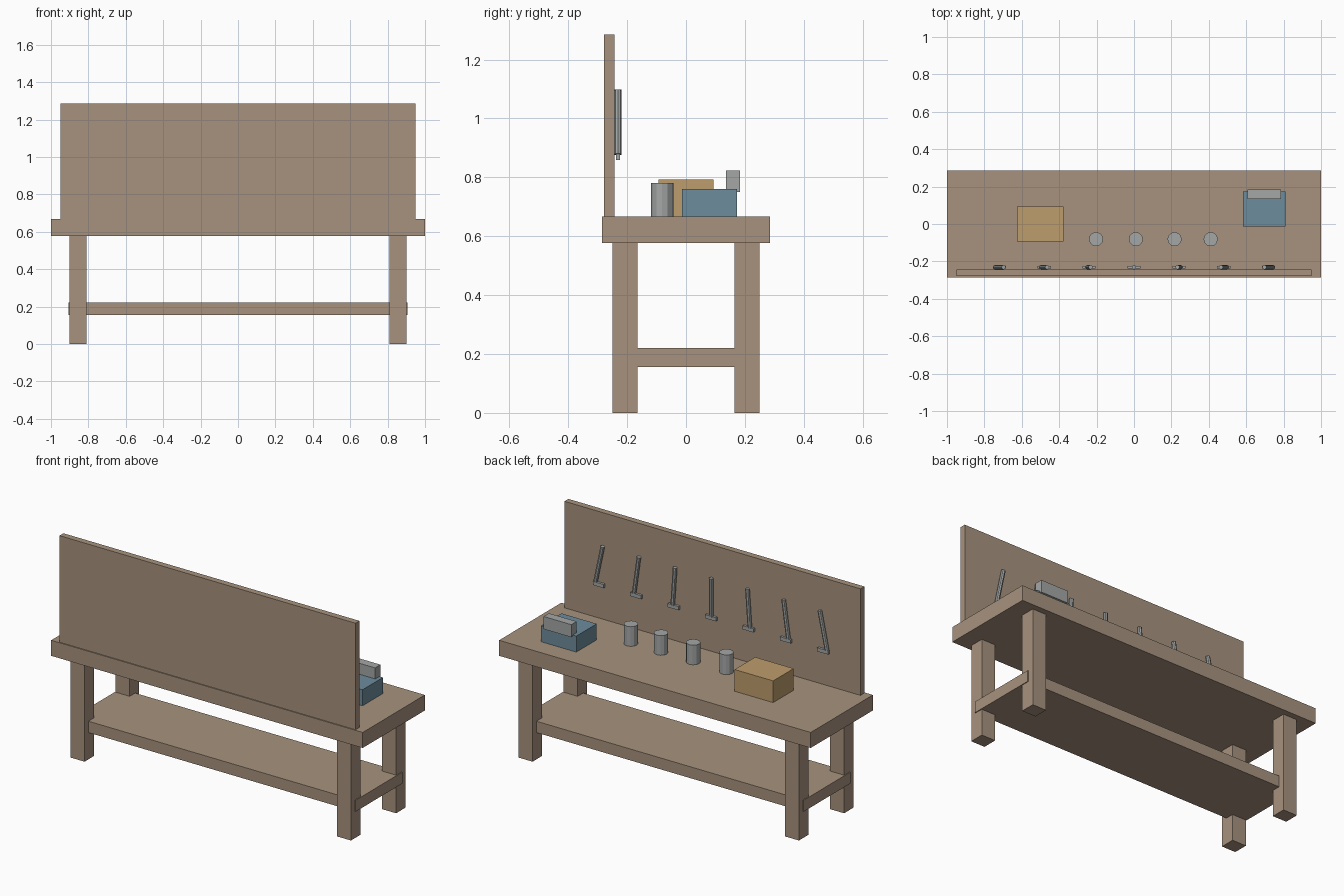
import bpy
import math

if "Cube" in bpy.data.objects:
    bpy.data.objects.remove(bpy.data.objects["Cube"], do_unlink=True)


def make_material(name, color):
    mat = bpy.data.materials.new(name)
    mat.use_nodes = True
    rgba = (*color, 1.0)
    mat.diffuse_color = rgba
    mat.node_tree.nodes["Principled BSDF"].inputs["Base Color"].default_value = rgba
    return mat


wood = make_material("wood", (0.39, 0.29, 0.21))
steel = make_material("steel", (0.37, 0.39, 0.38))
blue_paint = make_material("blue paint", (0.155, 0.265, 0.335))
cardboard = make_material("cardboard", (0.51, 0.34, 0.15))


def box(name, mat, xs, ys, zs):
    """Box given by its lower and upper limit on each axis."""
    spans = (xs, ys, zs)
    bpy.ops.mesh.primitive_cube_add(size=1, location=[(a + b) / 2 for a, b in spans])
    obj = bpy.context.object
    obj.name = name
    obj.scale = [b - a for a, b in spans]
    bpy.ops.object.transform_apply(location=False, rotation=False, scale=True)
    obj.data.materials.append(mat)
    return obj


def cylinder(name, mat, sides, radius, height, center, tilt=0.0):
    bpy.ops.mesh.primitive_cylinder_add(vertices=sides, radius=radius, depth=height,
                                        location=center, rotation=(0, tilt, 0))
    obj = bpy.context.object
    obj.name = name
    obj.data.materials.append(mat)
    return obj


# Bench frame
TOP = 0.667
box("bench_top", wood, (-1, 1), (-0.285, 0.285), (0.577, TOP))
box("lower_shelf", wood, (-0.905, 0.905), (-0.214, 0.214), (0.155, 0.221))
for x, side in ((-0.855, "right"), (0.855, "left")):
    for y, end in ((-0.207, "front"), (0.207, "back")):
        box(f"{end}_{side}_leg", wood, (x - 0.045, x + 0.045),
            (y - 0.043, y + 0.043), (0, 0.577))

# Upright tool board
box("tool_board", wood, (-0.95, 0.95), (-0.279, -0.243), (TOP, 1.285))

# Hanging tools fan out from the middle one
for i in range(-3, 4):
    x = i * 0.24
    cylinder("tool_handle", steel, 8, 0.012, 0.222, (x, -0.231, 0.987), -i * 0.07)
    box("tool_head", steel, (x - 0.035, x + 0.035), (-0.238, -0.224), (0.859, 0.88))

# Row of cans
for x in (-0.203, 0.01, 0.217, 0.41):
    cylinder("can", steel, 12, 0.038, 0.114, (x, -0.081, TOP + 0.057))

# Carton and vise
box("carton", cardboard, (-0.625, -0.378), (-0.094, 0.094), (TOP, 0.793))
box("vise_base", blue_paint, (0.583, 0.809), (-0.014, 0.173), (TOP, 0.76))
box("vise_jaw", steel, (0.607, 0.786), (0.135, 0.184), (0.751, 0.824))
